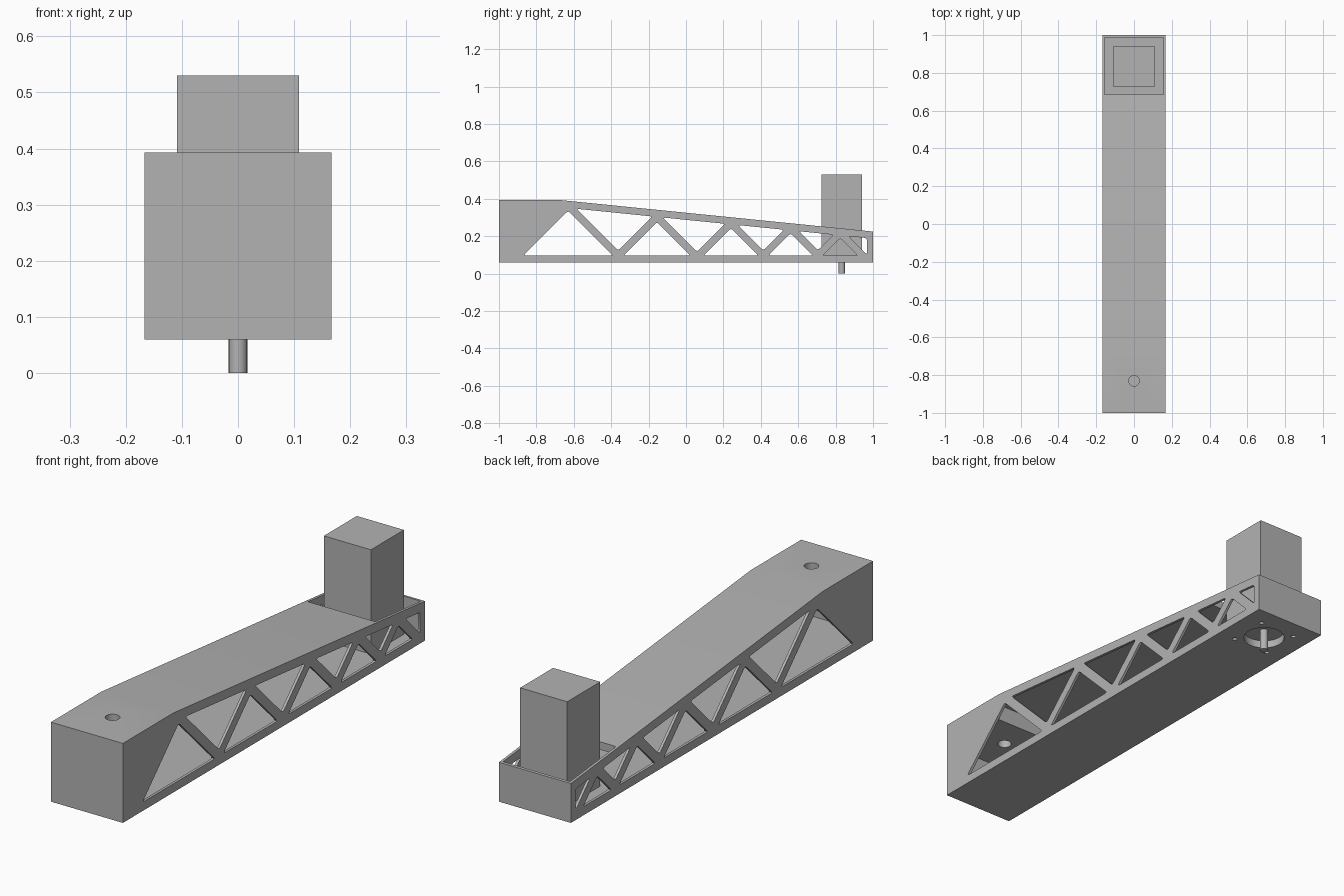
import bpy, bmesh, math
from mathutils import Matrix, Vector

cube = bpy.data.objects.get("Cube")
if cube:
    bpy.data.objects.remove(cube, do_unlink=True)

grey = bpy.data.materials.new("mid_grey")
grey.use_nodes = True
colour = (0.45, 0.45, 0.45, 1)
grey.diffuse_color = colour
grey.node_tree.nodes["Principled BSDF"].inputs["Base Color"].default_value = colour

HALF, WALL, PLATE = 0.1667, 0.0115, 0.033
BASE, HIGH, LOW, BEND = 0.06, 0.393, 0.225, -0.667
FLOOR = BASE + PLATE
MOTOR_Y = 0.833


def top(y):
    """Height of the beam's upper surface."""
    return HIGH if y < BEND else HIGH + (LOW - HIGH) * (y - BEND) / (1 - BEND)


def finish(name, bm):
    bmesh.ops.recalc_face_normals(bm, faces=bm.faces)
    mesh = bpy.data.meshes.new(name)
    bm.to_mesh(mesh)
    bm.free()
    obj = bpy.data.objects.new(name, mesh)
    obj.data.materials.append(grey)
    bpy.context.collection.objects.link(obj)
    return obj


def add_prism(bm, profile, half):
    """Extrude a (y, z) outline across x."""
    face = bm.faces.new([bm.verts.new((-half, y, z)) for y, z in profile])
    new = bmesh.ops.extrude_face_region(bm, geom=[face])["geom"]
    verts = [v for v in new if isinstance(v, bmesh.types.BMVert)]
    bmesh.ops.translate(bm, verts=verts, vec=(2 * half, 0, 0))


def add_rod(bm, x, y, z0, z1, r, sides=40):
    bmesh.ops.create_cone(bm, cap_ends=True, segments=sides, radius1=r, radius2=r,
                          depth=z1 - z0, matrix=Matrix.Translation((x, y, (z0 + z1) / 2)))


def select(obj):
    bpy.ops.object.select_all(action='DESELECT')
    obj.select_set(True)
    bpy.context.view_layer.objects.active = obj


def cut(target, cutter):
    cutter.hide_render = True
    mod = target.modifiers.new("cut", 'BOOLEAN')
    mod.operation, mod.solver, mod.object = 'DIFFERENCE', 'EXACT', cutter
    select(target)
    bpy.ops.object.modifier_apply(modifier=mod.name)
    bpy.data.objects.remove(cutter, do_unlink=True)


def clip_corners(points, d=0.012):
    """Replace every corner with a short rounded edge."""
    out = []
    for i, p in enumerate(points):
        p = Vector(p)
        a = p + (Vector(points[i - 1]) - p).normalized() * d
        b = p + (Vector(points[(i + 1) % len(points)]) - p).normalized() * d
        out += [a, (a + b) / 4 + p / 2, b]
    return out


# Tapered beam body
bm = bmesh.new()
add_prism(bm, [(-1, BASE), (1, BASE), (1, LOW), (BEND, HIGH), (-1, HIGH)], HALF)
beam = finish("truss_beam", bm)

# Hollow inside: thick mounting block at the front, open top at the back
end, opening, block = 1 - WALL, 0.685, -0.69
bm = bmesh.new()
add_prism(bm, [(-end, FLOOR), (end, FLOOR), (end, 0.5), (opening, 0.5),
               (opening, top(opening) - PLATE), (BEND, HIGH - PLATE),
               (block, HIGH - PLATE), (block, 0.29), (-end, 0.29)], HALF - WALL)
cut(beam, finish("cavity_cutter", bm))

# Truss windows: upright triangles (centre, half width) and the gaps between
uprights = [(-0.63, 0.24), (-0.155, 0.18), (0.24, 0.147), (0.56, 0.12), (0.825, 0.094)]
SILL, GAP, RAIL, LAST = 0.096, 0.055, 0.038, 0.968
slope = (LOW - HIGH) / (1 - BEND)
bm = bmesh.new()
for i, (c, h) in enumerate(uprights):
    add_prism(bm, clip_corners([(c - h, SILL), (c + h, SILL), (c, SILL + h)]), 0.3)
    left = SILL + h + c + GAP          # left edge: z = left - y
    rail = top(0) - RAIL               # upper edge: z = rail + slope * y
    y0 = (left - rail) / (1 + slope)
    upper_left = (y0, left - y0)
    if i + 1 < len(uprights):
        c2, h2 = uprights[i + 1]
        right = SILL + h2 - c2 + GAP   # right edge: z = right + y
        y1 = (right - rail) / (slope - 1)
        tip = (left - right) / 2
        shape = [upper_left, (tip, left - tip), (y1, right + y1)]
    else:
        shape = [upper_left, (LAST, left - LAST), (LAST, rail + slope * LAST)]
    add_prism(bm, clip_corners(shape), 0.3)
cut(beam, finish("window_cutter", bm))

# Bolt hole in the front block, pilot and screw holes under the motor
bm = bmesh.new()
add_rod(bm, 0, -0.83, 0.25, 0.5, 0.028)
add_rod(bm, 0, MOTOR_Y, 0, FLOOR + 0.02, 0.083, 64)
for sx in (-1, 1):
    for sy in (-1, 1):
        add_rod(bm, sx * 0.086, MOTOR_Y + sy * 0.086, 0, FLOOR + 0.02, 0.01, 20)
cut(beam, finish("hole_cutter", bm))

# Motor housing
bm = bmesh.new()
add_prism(bm, [(MOTOR_Y + y, z) for y, z in
               ((-0.109, FLOOR), (0.109, FLOOR), (0.109, 0.53), (-0.109, 0.53))], 0.109)
finish("motor_housing", bm)

# Motor shaft
bm = bmesh.new()
add_rod(bm, 0, MOTOR_Y, 0, FLOOR + 0.01, 0.0165)
shaft = finish("motor_shaft", bm)

for obj in (beam, shaft):
    select(obj)
    bpy.ops.object.shade_smooth_by_angle(angle=math.radians(25))
